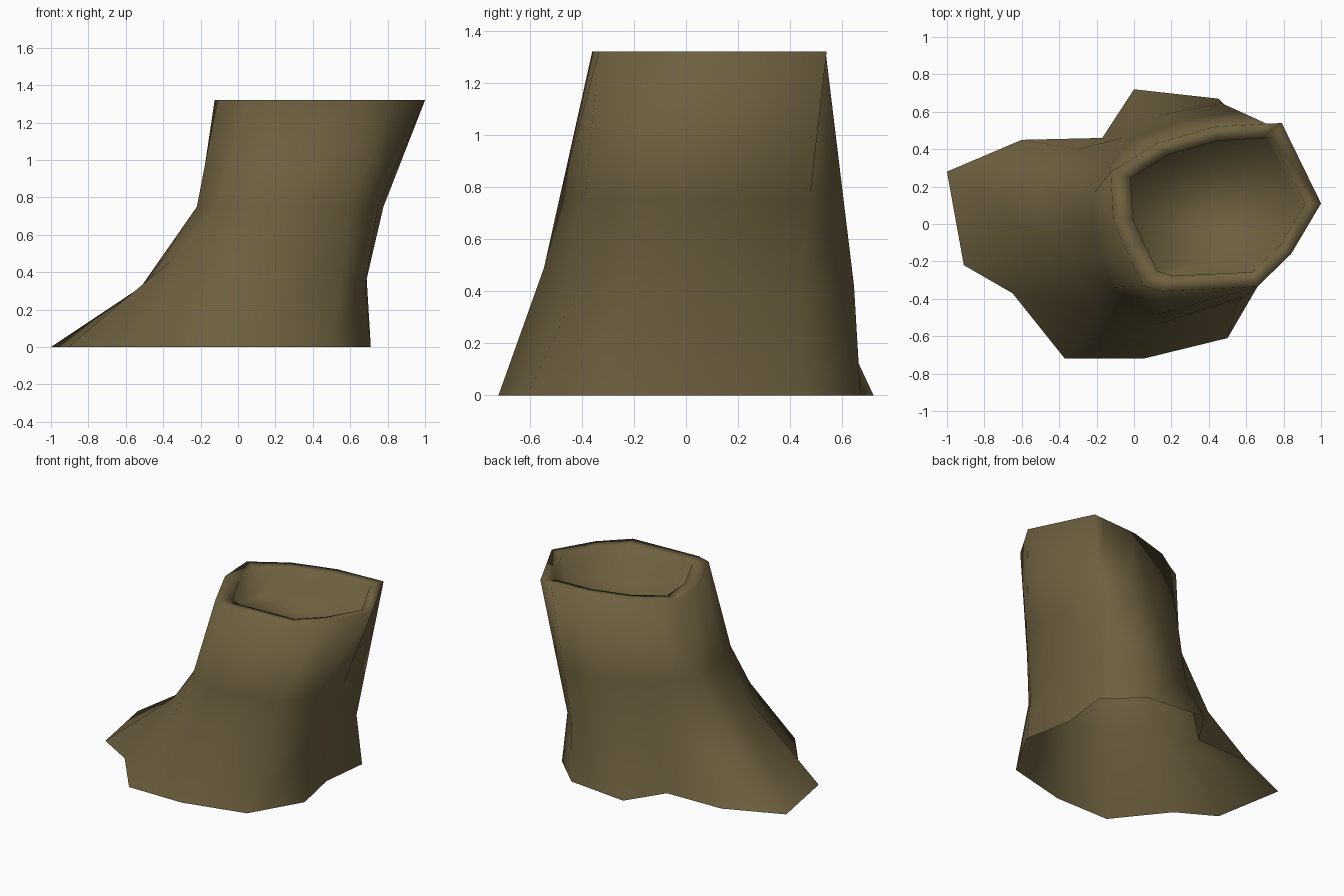
import bpy, bmesh
from mathutils import Vector

if "Cube" in bpy.data.objects:
    bpy.data.objects.remove(bpy.data.objects["Cube"])

# One row per side of the trunk: base xy, flare xyz, rim xy
COLUMNS = [
    ((.50, -.61), (.55, -.42, .40), (.66, -.335)),
    ((.71, -.25), (.68, -.24, .33), (.84, -.16)),
    ((.64, .10), (.68, .10, .50), (1.0, .11)),
    ((.68, .45), (.65, .43, .355), (.79, .54)),
    ((.45, .67), (.47, .645, .42), (.71, .536)),
    ((0, .72), (.12, .58, .30), (.43, .52)),
    ((-.17, .46), (-.06, .46, .39), (.12, .43)),
    ((-.60, .45), (-.30, .40, .29), (-.02, .34)),
    ((-1.0, .28), (-.52, .22, .32), (-.125, .28)),
    ((-.91, -.22), (-.50, -.08, .32), (-.11, .01)),
    ((-.65, -.37), (-.36, -.22, .46), (-.04, -.14)),
    ((-.37, -.72), (-.20, -.45, .46), (.05, -.33)),
    ((.05, -.72), (.10, -.545, .49), (.15, -.36)),
]
TOP = 1.32
WAIST = .75
# The neck above the big root is steeper than a straight run from flare to rim
NECK = {6: (-.02, .44), 7: (-.13, .31), 8: (-.21, .17), 9: (-.22, 0),
        10: (-.17, -.2), 11: (-.12, -.34)}

# Outer rings
base = [Vector((*b, 0)) for b, f, r in COLUMNS]
flare = [Vector(f) for b, f, r in COLUMNS]
rim = [Vector((*r, TOP)) for b, f, r in COLUMNS]
waist = [Vector((*NECK[i], WAIST)) if i in NECK
         else f.lerp(r, (WAIST - f.z) / (TOP - f.z))
         for i, (f, r) in enumerate(zip(flare, rim))]

# Hollow rings: rim lip, then a shallow cavity following the lean of the trunk
lip = [Vector((.5 + (p.x - .5) * .83, .1 + (p.y - .1) * .82, TOP - .01)) for p in rim]
cavity = [Vector((p.x - .035, .1 + (p.y - .1) * 1.0, 1.12)) for p in lip]

bm = bmesh.new()
rings = [[bm.verts.new(p) for p in ring]
         for ring in (base, flare, waist, rim, lip, cavity)]
n = len(COLUMNS)
for a, b in zip(rings, rings[1:]):
    for i in range(n):
        j = (i + 1) % n
        bm.faces.new((a[i], a[j], b[j], b[i]))
bm.faces.new(rings[-1])
for f in bm.faces:
    f.smooth = True

mesh = bpy.data.meshes.new("hollow_stump")
bm.to_mesh(mesh)
bm.free()
stump = bpy.data.objects.new("hollow_stump", mesh)
bpy.context.collection.objects.link(stump)

# Bark colour
bark = bpy.data.materials.new("bark_brown")
bark.diffuse_color = (.155, .117, .051, 1)
bark.use_nodes = True
bark.node_tree.nodes["Principled BSDF"].inputs["Base Color"].default_value = bark.diffuse_color
mesh.materials.append(bark)
